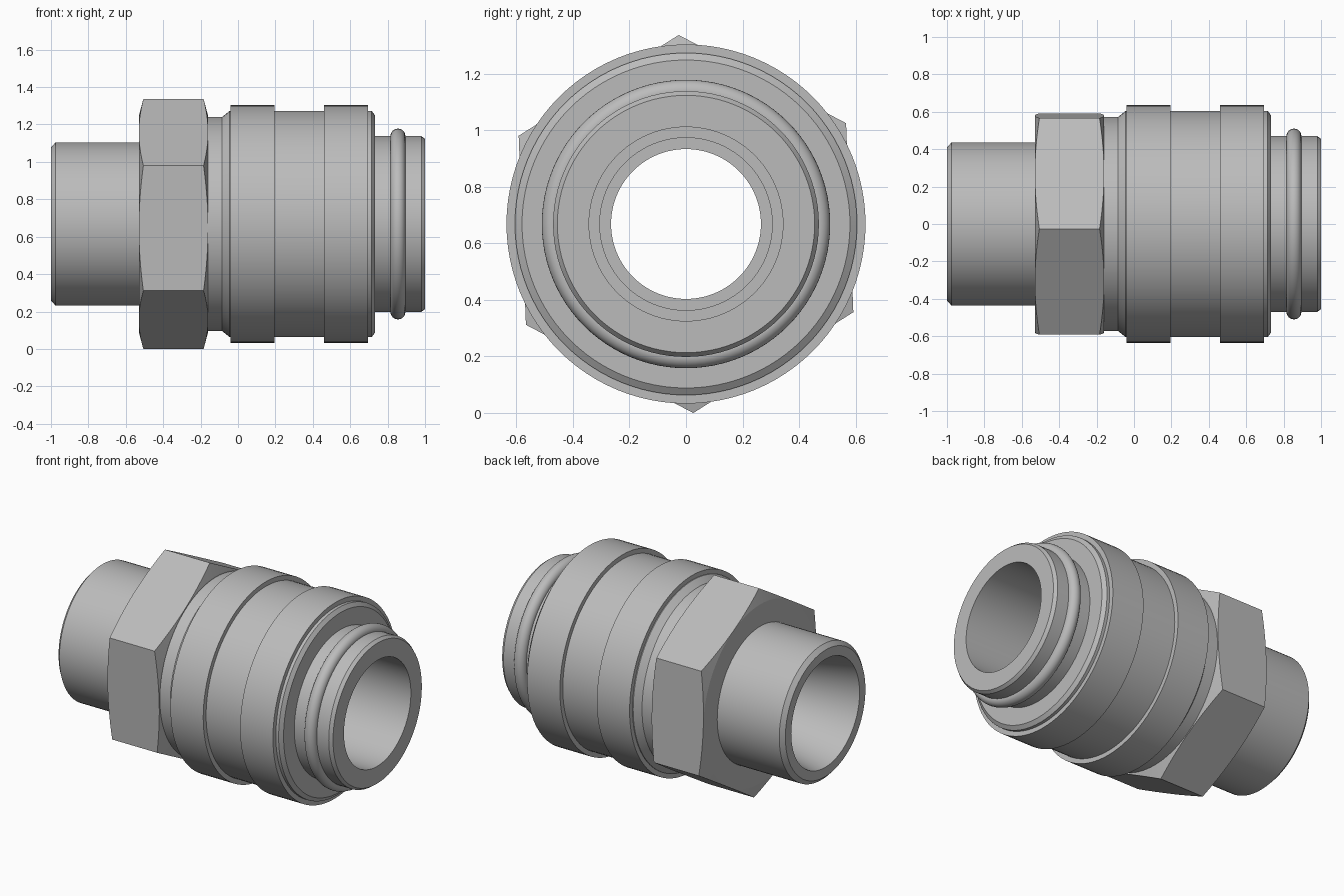
import bpy
import bmesh
from math import cos, sin, pi, radians

AXIS_Z = 0.668

cube = bpy.data.objects.get("Cube")
if cube:
    bpy.data.objects.remove(cube, do_unlink=True)

steel = bpy.data.materials.new("steel grey")
steel.use_nodes = True
colour = (0.5, 0.5, 0.5, 1)
steel.diffuse_color = colour
steel.node_tree.nodes["Principled BSDF"].inputs["Base Color"].default_value = colour


def make_object(name, bm):
    bmesh.ops.recalc_face_normals(bm, faces=bm.faces)
    mesh = bpy.data.meshes.new(name)
    bm.to_mesh(mesh)
    bm.free()
    mesh.materials.append(steel)
    obj = bpy.data.objects.new(name, mesh)
    obj.location.z = AXIS_Z
    bpy.context.collection.objects.link(obj)
    return obj


def select(obj):
    bpy.ops.object.select_all(action="DESELECT")
    obj.select_set(True)
    bpy.context.view_layer.objects.active = obj


def smooth(obj, angle):
    select(obj)
    bpy.ops.object.shade_smooth_by_angle(angle=radians(angle))


def lathe(name, profile, angle=10, segments=96):
    """Turn a closed (x, radius) profile around the x axis."""
    bm = bmesh.new()
    rings = []
    for i in range(segments):
        a = 2 * pi * i / segments
        rings.append([bm.verts.new((x, r * cos(a), r * sin(a))) for x, r in profile])
    count = len(profile)
    for i, ring in enumerate(rings):
        following = rings[(i + 1) % segments]
        for j in range(count):
            k = (j + 1) % count
            bm.faces.new((ring[j], ring[k], following[k], following[j]))
    obj = make_object(name, bm)
    smooth(obj, angle)
    return obj


# Central tube: tapered socket on the left end, stepped bore on the right end
lathe("core_tube", [
    (-1, 0.41), (-0.975, 0.437), (-0.4, 0.437), (-0.4, 0.47),
    (0.98, 0.47), (1, 0.455), (1, 0.343),
    (0.52, 0.343), (0.52, 0.305), (0.42, 0.305), (0.42, 0.265),
    (-0.6, 0.265), (-1, 0.35)])

# Outer sleeve with two raised bands
lathe("sleeve", [
    (-0.2, 0.44), (-0.2, 0.572), (-0.085, 0.572), (-0.045, 0.605),
    (-0.04, 0.605), (-0.04, 0.635), (0.195, 0.635), (0.195, 0.605),
    (0.46, 0.605), (0.46, 0.635), (0.695, 0.635), (0.695, 0.605),
    (0.715, 0.605), (0.733, 0.58), (0.733, 0.44)])

# Sealing ring on the right end
ring = [(0.855 + 0.04 * cos(2 * pi * i / 24), 0.47 + 0.04 * sin(2 * pi * i / 24))
        for i in range(24)]
lathe("seal_ring", ring, angle=30)

# Hexagonal nut, its corners chamfered by a turned shape
bm = bmesh.new()
corners = [radians(92.2 + 60 * i) for i in range(6)]
face = bm.faces.new([bm.verts.new((-0.53, 0.669 * cos(a), 0.669 * sin(a))) for a in corners])
sides = bmesh.ops.extrude_face_region(bm, geom=[face])["geom"]
bmesh.ops.translate(bm, vec=(0.37, 0, 0),
                    verts=[g for g in sides if isinstance(g, bmesh.types.BMVert)])
nut = make_object("hex_nut", bm)
cutter = lathe("nut_chamfer_cutter", [
    (-0.531, 0.575), (-0.503, 0.68), (-0.187, 0.68), (-0.159, 0.575),
    (-0.159, 0.42), (-0.531, 0.42)], segments=192)
cutter.hide_render = True
select(nut)
chamfer = nut.modifiers.new("chamfer", "BOOLEAN")
chamfer.operation = "INTERSECT"
chamfer.solver = "EXACT"
chamfer.object = cutter
bpy.ops.object.modifier_apply(modifier=chamfer.name)
bpy.data.objects.remove(cutter, do_unlink=True)
smooth(nut, 10)
